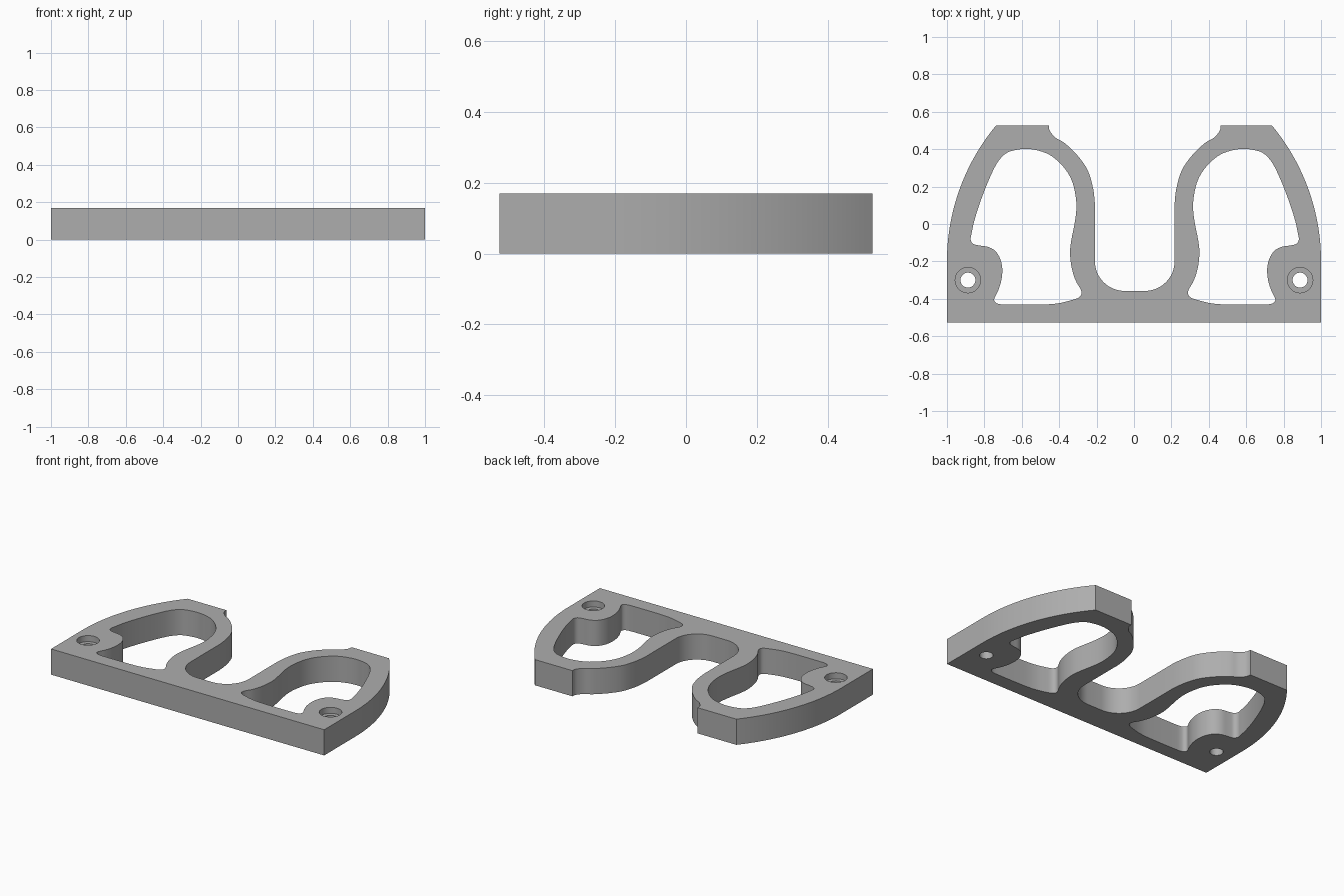
import bpy
import bmesh
from math import cos, sin, pi, asin
from mathutils import Vector

cube = bpy.data.objects.get("Cube")
if cube:
    bpy.data.objects.remove(cube, do_unlink=True)

THICK = 0.17
HALF_DEPTH = 0.527
AXIS = 0.004          # slight offset of the inner cut-outs from the centre
BORE_DEPTH = 0.04

grey = bpy.data.materials.new("plain grey")
grey.use_nodes = True
colour = (0.42, 0.42, 0.42, 1)
grey.diffuse_color = colour
grey.node_tree.nodes["Principled BSDF"].inputs["Base Color"].default_value = colour


def smooth_path(points, closed, steps=4):
    """Catmull-Rom curve through the given points."""
    pts = [Vector(p) for p in points]
    n = len(pts)
    result = []
    for i in range(n if closed else n - 1):
        if closed:
            a, b, c, d = (pts[(i + k) % n] for k in (-1, 0, 1, 2))
        else:
            a, b, c, d = (pts[min(max(i + k, 0), n - 1)] for k in (-1, 0, 1, 2))
        for s in range(steps):
            t = s / steps
            v = b + (c - a) * t / 2
            v += (2 * a - 5 * b + 4 * c - d) * t * t / 2
            v += (3 * b - a - 3 * c + d) * t ** 3 / 2
            result.append((v.x, v.y))
    if not closed:
        result.append(tuple(pts[-1]))
    return result


def arc(cx, cy, rx, ry, start, end, steps):
    angles = [start + (end - start) * i / steps for i in range(steps + 1)]
    return [(cx + rx * cos(a), cy + ry * sin(a)) for a in angles]


def mirrored(points, axis=0.0):
    return [(2 * axis - x, y) for x, y in reversed(points)]


def shifted(points):
    return [(x + AXIS, y) for x, y in points]


def prism(name, points, bottom, top):
    """Solid made by extruding a closed outline upwards."""
    bm = bmesh.new()
    face = bm.faces.new([bm.verts.new((x, y, bottom)) for x, y in points])
    extruded = bmesh.ops.extrude_face_region(bm, geom=[face])["geom"]
    raised = [v for v in extruded if isinstance(v, bmesh.types.BMVert)]
    bmesh.ops.translate(bm, verts=raised, vec=(0, 0, top - bottom))
    bmesh.ops.recalc_face_normals(bm, faces=bm.faces)
    mesh = bpy.data.meshes.new(name)
    bm.to_mesh(mesh)
    bm.free()
    mesh.materials.append(grey)
    obj = bpy.data.objects.new(name, mesh)
    bpy.context.collection.objects.link(obj)
    return obj


# Outer outline: straight front, bowed sides, flat tips and a central valley
radius = 1.138
side = arc(1 - radius, -0.2, radius, radius, 0, asin((HALF_DEPTH + 0.2) / radius), 24)
shoulder = smooth_path([(.459, HALF_DEPTH), (.454, .498), (.422, .46), (.374, .432),
                        (.304, .364), (.25, .284), (.222, .187), (.213, .107)], False)
valley = arc(.053, -.2, .16, .158, 0, -pi / 2, 12)
valley = [(2 * .053 - x, y) for x, y in arc(.053, -.2, .16, .158, pi, 3 * pi / 2, 12)]
inner = shifted(shoulder + valley)
right_edge = [(1, -HALF_DEPTH)] + side
outline = right_edge + inner + mirrored(inner, AXIS) + mirrored(right_edge)
bracket = prism("bracket_plate", outline, 0, THICK)

# Pocket outline of one lobe, curving around the screw boss
pocket = shifted(smooth_path([
    (.579, .402), (.51, .391), (.446, .364), (.381, .305), (.338, .236),
    (.317, .155), (.312, .08), (.322, 0), (.338, -.08), (.346, -.15),
    (.338, -.23), (.317, -.3), (.29, -.348), (.285, -.375), (.301, -.394),
    (.338, -.407), (.403, -.423), (.483, -.43), (.67, -.431), (.724, -.428),
    (.745, -.418), (.751, -.399), (.729, -.353), (.713, -.3), (.708, -.241),
    (.719, -.187), (.745, -.145), (.783, -.123), (.831, -.115), (.863, -.107),
    (.877, -.086), (.874, -.059), (.858, .016), (.826, .118), (.778, .241),
    (.735, .327), (.692, .375), (.644, .394)], True))

# Cutters: pockets, screw holes and their counterbores
cutters = []
for label, flip in (("left", False), ("right", True)):
    screw = arc(.888, -.3, .04, .04, 0, 2 * pi, 32)[:-1]
    bore = arc(.888, -.3, .068, .068, 0, 2 * pi, 40)[:-1]
    for part, shape, bottom, axis in (("pocket", pocket, -0.1, AXIS),
                                      ("screw_hole", screw, -0.1, 0),
                                      ("counterbore", bore, THICK - BORE_DEPTH, 0)):
        points = mirrored(shape, axis) if flip else shape
        cutter = prism(f"{label}_{part}_cutter", points, bottom, THICK + 0.1)
        cutter.hide_render = True
        cutters.append(cutter)
        cut = bracket.modifiers.new(f"{label}_{part}", "BOOLEAN")
        cut.operation = "DIFFERENCE"
        cut.solver = "EXACT"
        cut.object = cutter

# Bake the cuts and drop the cutters
bpy.context.view_layer.update()
graph = bpy.context.evaluated_depsgraph_get()
baked = bpy.data.meshes.new_from_object(bracket.evaluated_get(graph))
bracket.modifiers.clear()
bracket.data = baked
for cutter in cutters:
    bpy.data.objects.remove(cutter, do_unlink=True)

# Smooth curved walls, crisp rims
for obj in bpy.context.selected_objects:
    obj.select_set(False)
bracket.select_set(True)
bpy.context.view_layer.objects.active = bracket
bpy.ops.object.shade_smooth_by_angle(angle=pi / 6)
